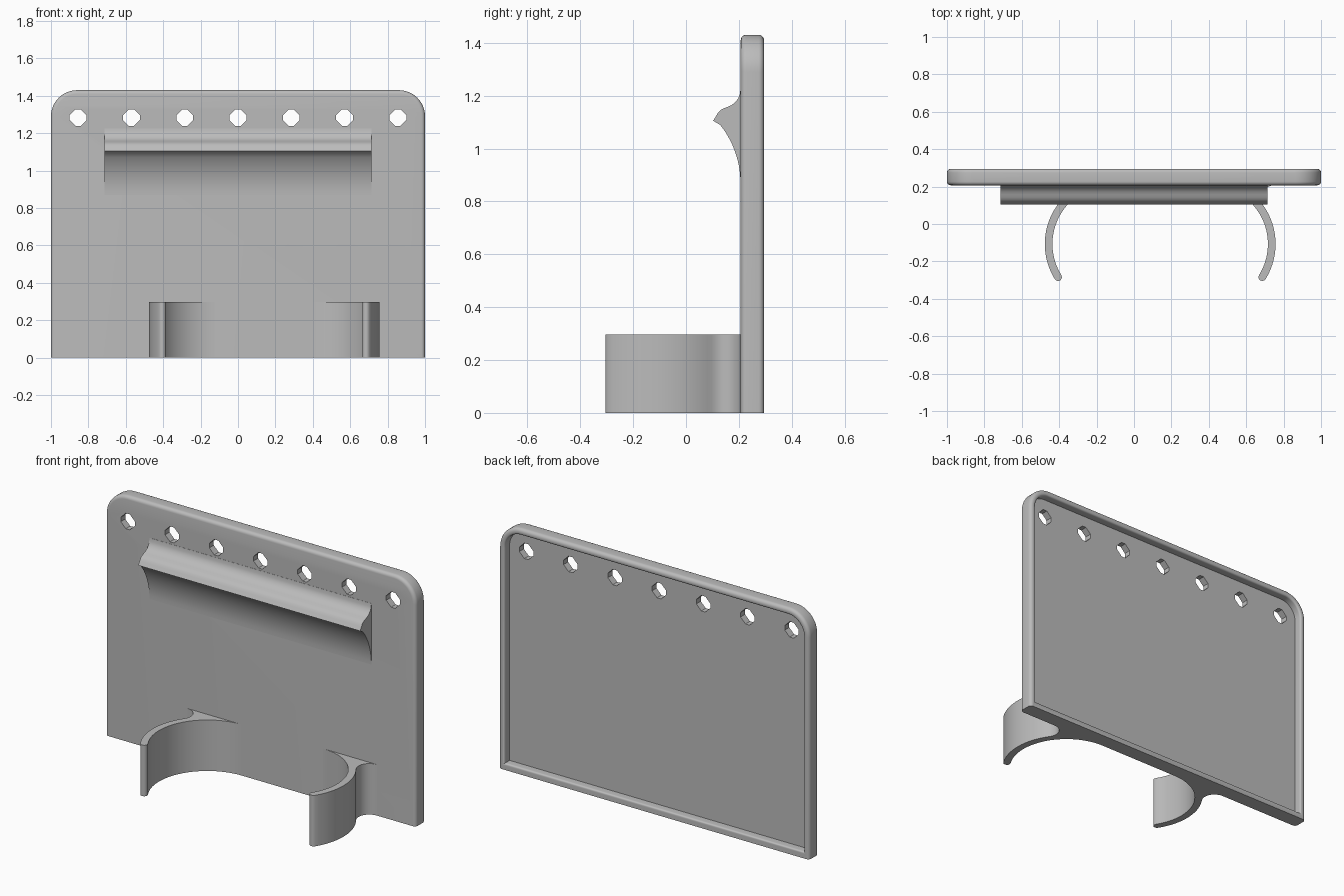
import bpy, bmesh, math

if "Cube" in bpy.data.objects:
    bpy.data.objects.remove(bpy.data.objects["Cube"])

FRONT, BACK, TOP = 0.207, 0.295, 1.43   # plate faces and height

grey = bpy.data.materials.new("plain grey")
grey.diffuse_color = (0.5, 0.5, 0.5, 1)
grey.use_nodes = True
grey.node_tree.nodes["Principled BSDF"].inputs["Base Color"].default_value = grey.diffuse_color


def finish(name, bm, smooth=35):
    bmesh.ops.recalc_face_normals(bm, faces=bm.faces)
    me = bpy.data.meshes.new(name)
    bm.to_mesh(me)
    bm.free()
    ob = bpy.data.objects.new(name, me)
    bpy.context.collection.objects.link(ob)
    me.materials.append(grey)
    bpy.ops.object.select_all(action='DESELECT')
    ob.select_set(True)
    bpy.context.view_layer.objects.active = ob
    if smooth:
        bpy.ops.object.shade_smooth_by_angle(angle=math.radians(smooth))
    return ob


def loft(bm, rings):
    """Skin closed rings of points and cap both ends."""
    loops = [[bm.verts.new(p) for p in r] for r in rings]
    for a, b in zip(loops, loops[1:]):
        for i in range(len(a)):
            j = (i + 1) % len(a)
            bm.faces.new((a[i], a[j], b[j], b[i]))
    bm.faces.new(loops[0])
    bm.faces.new(loops[-1])


def arc(cx, cy, r, a0, a1, n):
    return [(cx + r * math.cos(math.radians(a0 + (a1 - a0) * i / n)),
             cy + r * math.sin(math.radians(a0 + (a1 - a0) * i / n))) for i in range(n + 1)]


# --- back plate: rounded top corners, filleted edges, recess behind a rim
def outline(inset, bottom, y):
    r = 0.14
    pts = [(-1 + inset, bottom), (1 - inset, bottom)]
    pts += arc(1 - r, TOP - r, r - inset, 0, 90, 12)
    pts += arc(-1 + r, TOP - r, r - inset, 90, 180, 12)
    return [(x, y, z) for x, z in pts]


f, g, rim, depth = 0.02, 0.012, 0.037, 0.047
rings = []
for x, y in arc(f, FRONT + f, f, 270, 180, 5):          # front outer fillet
    rings.append(outline(x, 0, y))
for x, y in arc(f, BACK - f, f, 180, 90, 5):            # back outer fillet
    rings.append(outline(x, 0, y))
for x, y in arc(rim - g, BACK - g, g, 90, 0, 4):        # inner lip
    rings.append(outline(x, x, y))
rings.append(outline(rim, rim, BACK - depth))           # recess floor
bm = bmesh.new()
loft(bm, rings)
plate = finish("back_plate", bm, 0)

# --- row of seven diamond holes with blunted corners
h, c = 0.045, 0.013
diamond = [(h, -c), (h, c), (c, h), (-c, h), (-h, c), (-h, -c), (-c, -h), (c, -h)]
bm = bmesh.new()
for k in range(-3, 4):
    loft(bm, [[(0.285 * k + x, y, 1.283 + z) for x, z in diamond] for y in (0.1, 0.4)])
cutter = finish("hole_cutter", bm, 0)
cutter.hide_render = True
bpy.context.view_layer.objects.active = plate
mod = plate.modifiers.new("holes", 'BOOLEAN')
mod.object = cutter
mod.solver = 'EXACT'
bpy.ops.object.modifier_apply(modifier=mod.name)
bpy.data.objects.remove(cutter)
bpy.ops.object.select_all(action='DESELECT')
plate.select_set(True)
bpy.ops.object.shade_smooth_by_angle(angle=math.radians(35))

# --- ledge: swept hook profile (y, z)
profile = [(0.215, 1.226), (0.206, 1.226), (0.204, 1.207), (0.198, 1.19), (0.185, 1.174),
           (0.172, 1.164), (0.158, 1.158), (0.143, 1.152), (0.132, 1.146), (0.122, 1.137),
           (0.115, 1.125), (0.103, 1.105)]
# concave underside running tangent into the plate
profile += arc(-0.146, 0.87, 0.352, 42, 0, 12)[1:] + [(0.215, 0.87)]
bm = bmesh.new()
loft(bm, [[(x, y, z) for y, z in profile] for x in (-0.715, 0.715)])
finish("ledge", bm)

# --- two curved clip arms, tangent to the plate inside and filleted outside
CY, MID, RI, RO, FR, HEIGHT = -0.107, 0.14, 0.314, 0.355, 0.07, 0.297
for side, name in ((-1, "clip_arm_left"), (1, "clip_arm_right")):
    cx = 0.262
    fx = cx + math.sqrt((RO + FR) ** 2 - (FRONT - FR - CY) ** 2)
    fy = FRONT - FR
    touch = math.degrees(math.atan2(fy - CY, fx - cx))
    tip, rm, rt = -32, (RI + RO) / 2, (RO - RI) / 2
    tx = cx + rm * math.cos(math.radians(tip))
    ty = CY + rm * math.sin(math.radians(tip))
    pts = arc(cx, CY, RI, 90, tip, 32)                                  # inner face
    pts += arc(tx, ty, rt, tip - 180, tip, 6)[1:-1]                     # rounded tip
    pts += arc(cx, CY, RO, tip, touch, 20)                              # outer face
    pts += arc(fx, fy, FR, touch + 180, 90, 8)[1:]                      # root fillet
    pts += [(fx, FRONT + 0.01), (cx, FRONT + 0.01)]
    bm = bmesh.new()
    loft(bm, [[(MID + side * x, y, z) for x, y in pts] for z in (0, HEIGHT)])
    finish(name, bm)
